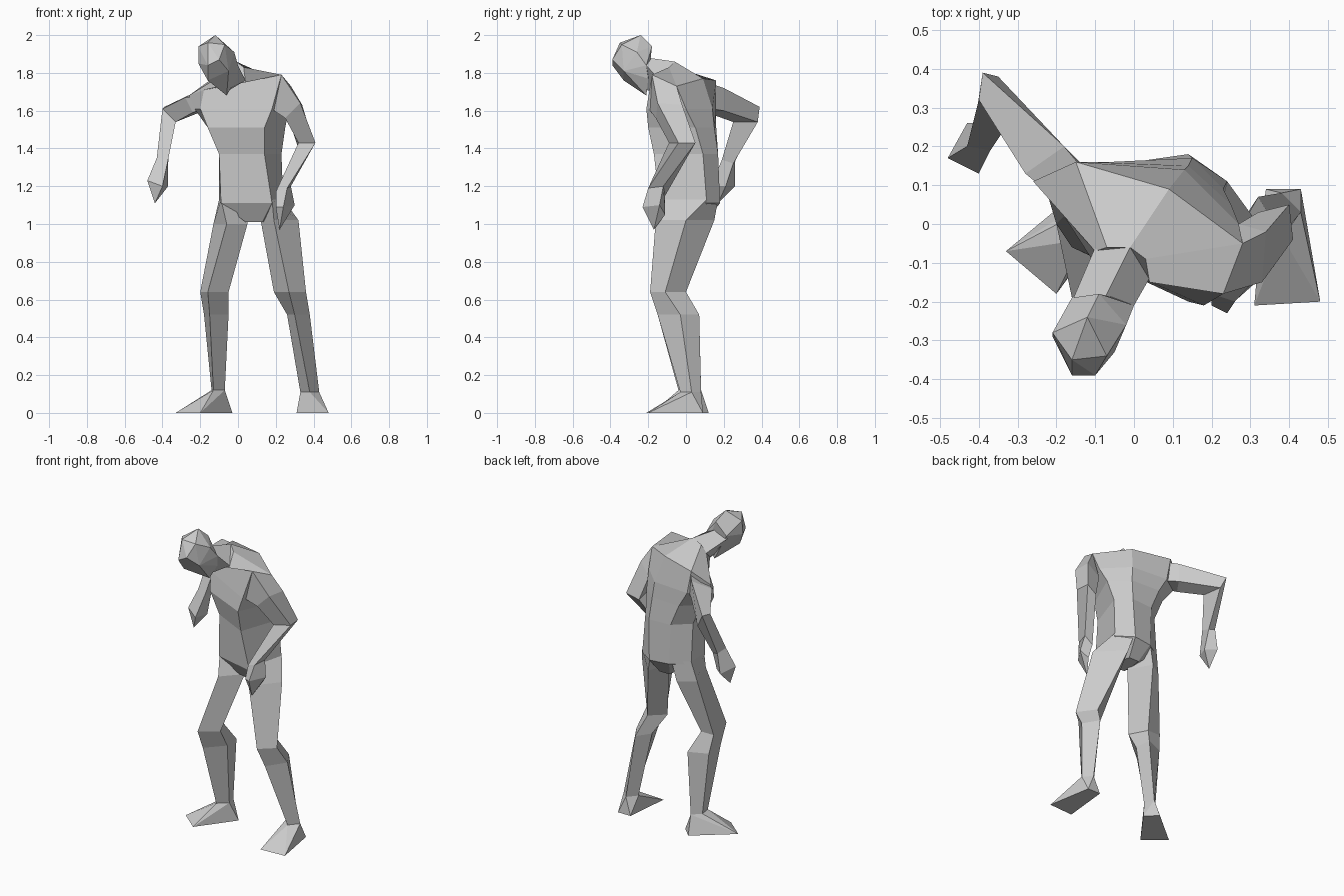
import bpy
import bmesh
from mathutils import Vector

cube = bpy.data.objects.get("Cube")
if cube:
    bpy.data.objects.remove(cube, do_unlink=True)

CM = 0.01  # all sections below are written in hundredths of a unit

grey = bpy.data.materials.new("plain_grey")
grey.use_nodes = True
grey.diffuse_color = (0.6, 0.6, 0.6, 1)
grey.node_tree.nodes["Principled BSDF"].inputs["Base Color"].default_value = grey.diffuse_color


def finish(bm, name):
    """Turn a bmesh into a flat shaded object in the shared material."""
    bmesh.ops.recalc_face_normals(bm, faces=bm.faces[:])
    mesh = bpy.data.meshes.new(name)
    bm.to_mesh(mesh)
    bm.free()
    mesh.materials.append(grey)
    obj = bpy.data.objects.new(name, mesh)
    bpy.context.collection.objects.link(obj)
    return obj


def level(z, *corners):
    """A horizontal cross-section at one height."""
    return [(x, y, z) for x, y in corners]


def loft(name, *sections, capped=False):
    """Skin a body over cross-sections; a single point makes a tip.
    Ends buried in a neighbouring part stay open."""
    bm = bmesh.new()
    rings = [[bm.verts.new(Vector(p) * CM) for p in s] for s in sections]
    for low, high in zip(rings, rings[1:]):
        count = len(low)
        for i in range(count):
            j = (i + 1) % count
            if len(high) == 1:
                bm.faces.new((low[i], low[j], high[0]))
            else:
                bm.faces.new((low[i], low[j], high[j], high[i]))
    if capped:
        bm.faces.new(rings[0])
        bm.faces.new(rings[-1])
    return finish(bm, name)


def hull(name, *points):
    """Wrap a faceted convex body around its corner points."""
    bm = bmesh.new()
    verts = [bm.verts.new(Vector(p) * CM) for p in points]
    result = bmesh.ops.convex_hull(bm, input=verts)
    loose = {g for g in result["geom_interior"] + result["geom_unused"]
             if isinstance(g, bmesh.types.BMVert)}
    bmesh.ops.delete(bm, geom=list(loose), context="VERTS")
    bmesh.ops.dissolve_limit(bm, angle_limit=0.05, verts=bm.verts[:], edges=bm.edges[:])
    return finish(bm, name)


# Torso: crotch, hips, waist, ribs, chest, shoulders, neck base
# corner order: front right, front left, left, back left, back right, right
loft(
    "torso",
    level(101, (4, -4), (13, -6), (14, 3), (12, 10), (5, 10), (4, 3)),
    level(111, (-9, -7), (18, -14), (24, 11), (14, 18), (1, 16), (-10, 9)),
    level(137, (-10, -5), (14, -17), (23, 9), (15, 17), (0, 16), (-10, 7)),
    level(151, (-16, -6), (14, -20), (25, 5), (14, 15), (-6, 16), (-16, 7)),
    level(161, (-20, 0), (18, -21), (27, 0), (13, 14), (-12, 16), (-23, 10)),
    [(-18, 2, 171), (23, -18, 179), (28, -5, 173), (9, 9, 177), (-15, 16, 176), (-26, 11, 168)],
    [(-9, -12, 173), (4, -15, 175), (3, -9, 183), (-1, -6, 186), (-7, -6, 183), (-10, -7, 178)],
    capped=True,
)

# Neck, leaning forward to the head
loft(
    "neck",
    [(-10, -6, 178), (-1, -6, 186), (4, -14, 176), (-6, -14, 170)],
    [(-16, -20, 184), (-8, -20, 188), (0, -21, 184), (-6, -22, 171)],
)

# Head, bowed and turned: crown, brow, sides, back, face, jaw
hull(
    "head",
    (-12, -24, 200),
    (-16, -35, 196), (-7, -34, 195),
    (-21, -28, 194), (-21, -29, 185), (-2, -26, 191), (0, -21, 184),
    (-9, -18, 194), (-16, -19, 186),
    (-16, -39, 184), (-10, -39, 187), (-5, -33, 181),
    (-16, -33, 176), (-6, -21, 168), (-1, -20, 177),
)

# Right arm, swung out behind: root, shoulder, elbow, wrist, palm, fingertips
loft(
    "right_arm",
    [(-22, 8, 167), (-13, 14, 174), (-11, 13, 161), (-18, 6, 161)],
    [(-28, 13, 167), (-18, 20, 172), (-18, 20, 160), (-24, 11, 159)],
    [(-40, 32, 161), (-39, 39, 162), (-35, 38, 154), (-33, 25, 154)],
    [(-43, 20, 135), (-41, 26, 133), (-37, 25, 132), (-37, 19, 134)],
    [(-48, 17, 123), (-43, 26, 120), (-37, 21, 120), (-40, 13, 120)],
    [(-44, 17, 111)],
)

# Left arm, bent across the hip: shoulder, upper arm, elbow, wrist, palm, fingertips
loft(
    "left_arm",
    [(23, -18, 179), (28, -5, 173), (25, -3, 158), (19, -19, 160)],
    [(33, -15, 164), (34, -2, 163), (27, 0, 155), (25, -16, 156)],
    [(41, -4, 143), (40, 5, 143), (32, 3, 140), (32, -9, 143)],
    [(26, -20, 119), (28, -12, 120), (23, -11, 115), (20, -18, 117)],
    [(24, -23, 109), (30, -14, 110), (26, -11, 105), (20, -21, 109)],
    [(22, -17, 97)],
)

# Legs: hip, thigh, knee, calf, ankle; corner order: front, outer, back, inner
left_ankle = level(11, (38, -3), (43, 3), (38, 8), (33, 2))
loft(
    "left_leg",
    level(113, (18, -14), (24, 11), (14, 17), (12, 0)),
    level(102, (19, -16), (32, 0), (17, 15), (12, 0)),
    level(64, (27, -19), (36, -11), (28, 0), (19, -8)),
    level(52, (30, -15), (38, -3), (32, 7), (26, -2)),
    left_ankle,
)
right_ankle = level(12, (-13, -4), (-14, 3), (-9, 8), (-7, 1))
loft(
    "right_leg",
    level(113, (-9, -6), (-10, 9), (0, 15), (5, 0)),
    level(100, (-6, -12), (-13, 7), (-3, 14), (5, 0)),
    level(64, (-16, -19), (-20, 0), (-11, 0), (-5, -11)),
    level(52, (-15, -15), (-18, 2), (-6, 7), (-5, -4)),
    right_ankle,
)

# Feet: wedges from the ankle down to the sole
hull("left_foot", *left_ankle, *level(0, (31, -21), (48, -20), (43, 9), (34, 9)))
hull("right_foot", *right_ankle, *level(0, (-33, -7), (-20, -18), (-3, 5), (-10, 12)))
